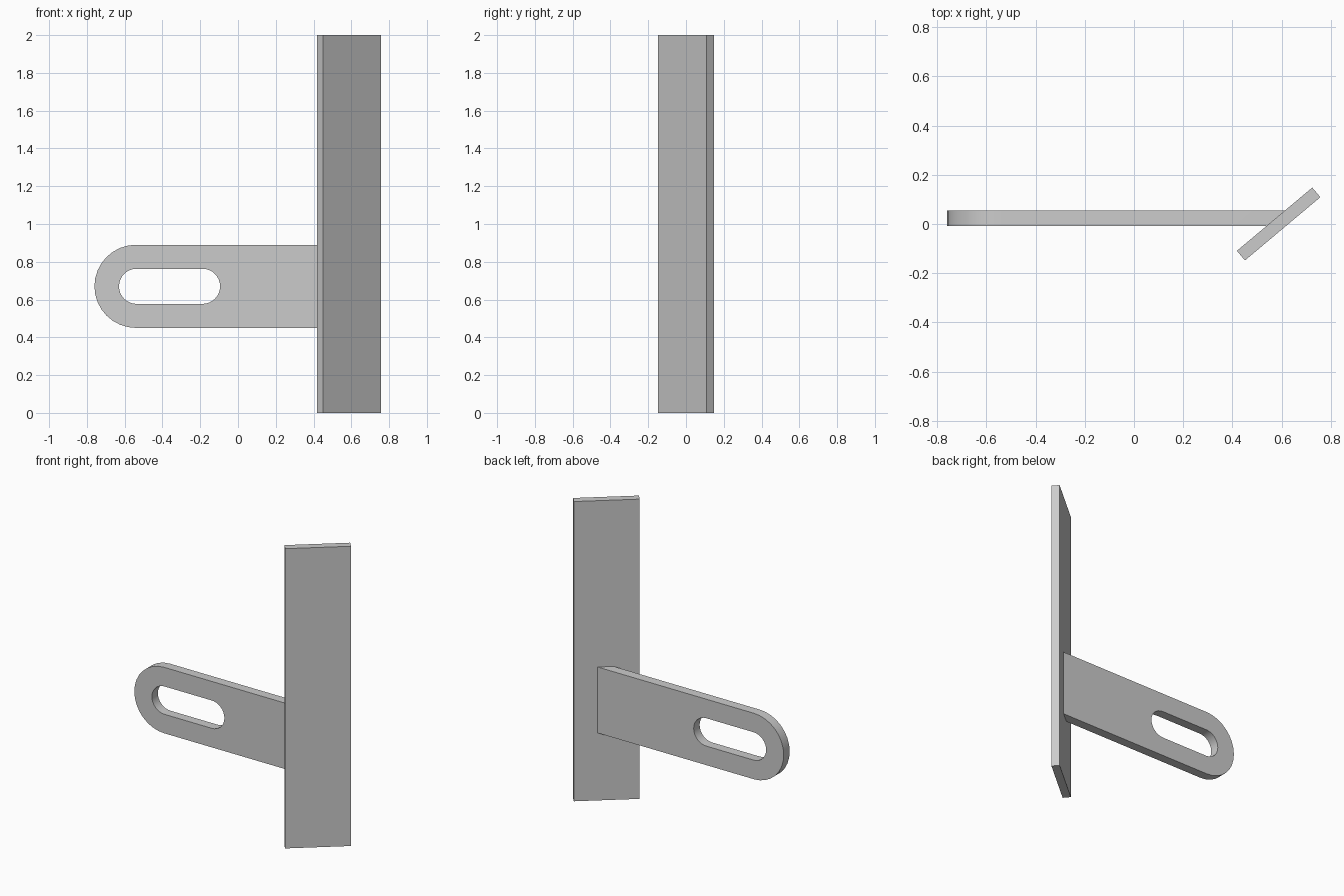
import bpy, bmesh
from math import sin, cos, tan, pi, radians
from mathutils import Matrix

cube = bpy.data.objects.get("Cube")
if cube:
    bpy.data.objects.remove(cube)

grey = bpy.data.materials.new("plain grey")
grey.use_nodes = True
colour = (0.6, 0.6, 0.6, 1)
grey.diffuse_color = colour
grey.node_tree.nodes["Principled BSDF"].inputs["Base Color"].default_value = colour

ANGLE = radians(40)
PLATE_X, WIDTH, THICK = 0.588, 0.4, 0.051
ARM_Z, FRONT, BACK = 0.67, -0.008, 0.055
STEPS = 16


def finish(bm, name):
    bmesh.ops.recalc_face_normals(bm, faces=bm.faces)
    mesh = bpy.data.meshes.new(name)
    bm.to_mesh(mesh)
    bm.free()
    obj = bpy.data.objects.new(name, mesh)
    bpy.context.collection.objects.link(obj)
    mesh.materials.append(grey)
    return obj


def arc(cx, radius, start):
    """Half circle in the x-z plane, counter-clockwise from the start angle."""
    angles = [start + pi * i / STEPS for i in range(STEPS + 1)]
    return [(cx + radius * cos(a), ARM_Z + radius * sin(a)) for a in angles]


def plate_back(y):
    """Where the back face of the turned plate lies at depth y."""
    return PLATE_X + y / tan(ANGLE) * tan(ANGLE) ** 0 - THICK / 2 / sin(ANGLE)


# Upright plate, turned about its vertical axis
bm = bmesh.new()
bmesh.ops.create_cube(bm, size=1, matrix=Matrix.Translation((PLATE_X, 0, 1))
                      @ Matrix.Rotation(ANGLE, 4, 'Z')
                      @ Matrix.Diagonal((WIDTH, THICK, 2, 1)))
finish(bm, "upright_plate")

# Slotted arm: rounded outline with a slot, extruded and mitred to the plate
bm = bmesh.new()
outline = arc(-0.54, 0.22, pi / 2) + [(PLATE_X, ARM_Z - 0.22), (PLATE_X, ARM_Z + 0.22)]
slot = arc(-0.537, 0.093, pi / 2) + arc(-0.188, 0.093, -pi / 2)
edges = []
for loop in (outline, slot):
    verts = [bm.verts.new((x, FRONT, z)) for x, z in loop]
    edges += [bm.edges.new((a, b)) for a, b in zip(verts, verts[1:] + verts[:1])]
bmesh.ops.triangle_fill(bm, edges=edges, use_beauty=True)
extruded = bmesh.ops.extrude_face_region(bm, geom=bm.faces[:])["geom"]
for v in extruded:
    if isinstance(v, bmesh.types.BMVert):
        v.co.y = BACK
for v in bm.verts:
    if v.co.x > PLATE_X - 0.01:
        v.co.x = plate_back(v.co.y)
arm = finish(bm, "slotted_arm")

bpy.ops.object.select_all(action='DESELECT')
arm.select_set(True)
bpy.context.view_layer.objects.active = arm
bpy.ops.object.shade_smooth_by_angle(angle=radians(30))
